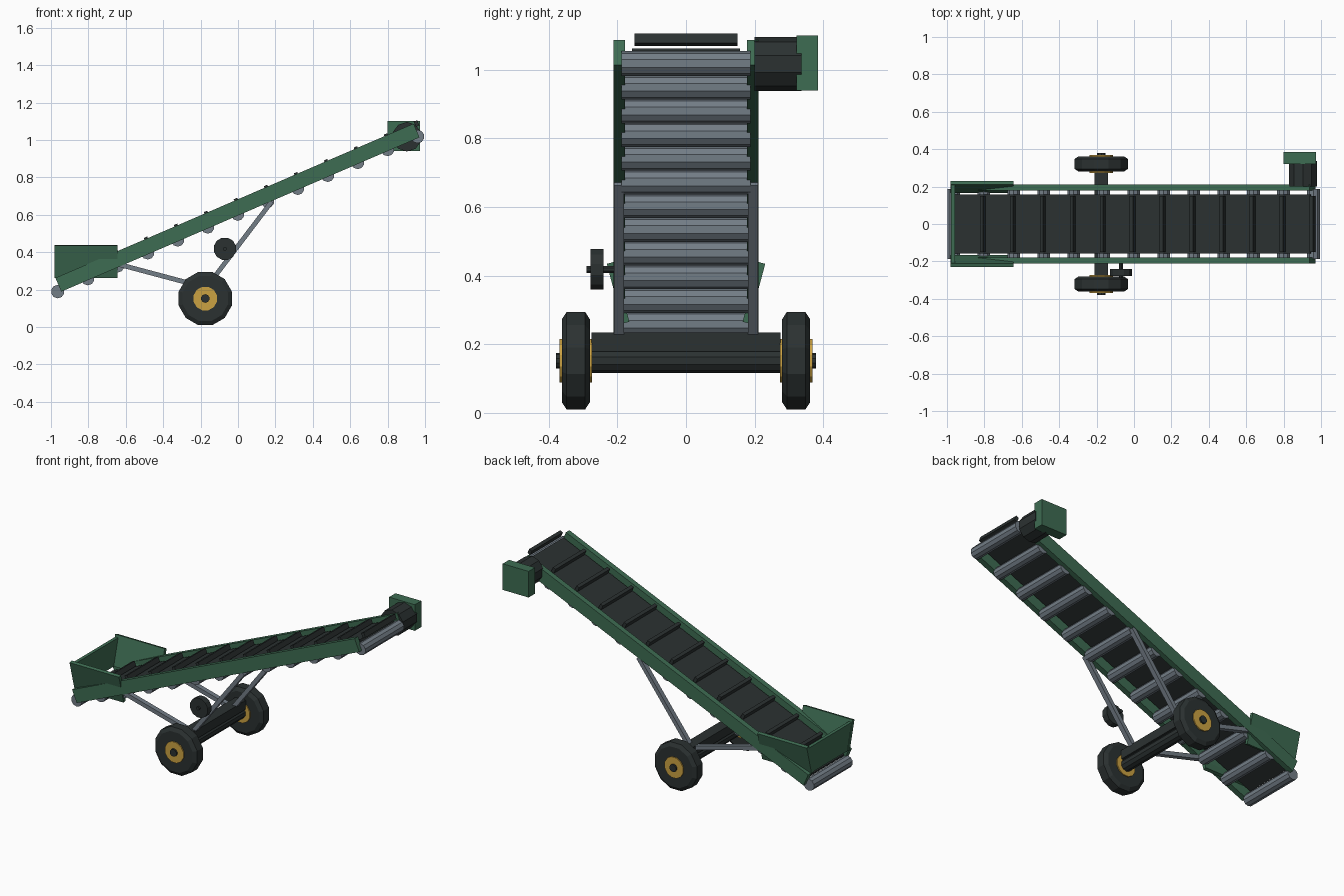
import bpy, bmesh, math
from mathutils import Vector

old = bpy.data.objects.get("Cube")
if old:
    bpy.data.objects.remove(old, do_unlink=True)


def material(name, rgb):
    m = bpy.data.materials.new(name)
    m.use_nodes = True
    m.diffuse_color = (*rgb, 1)
    bsdf = next(n for n in m.node_tree.nodes if n.type == "BSDF_PRINCIPLED")
    bsdf.inputs["Base Color"].default_value = (*rgb, 1)
    return m


GREEN = material("painted green", (0.048, 0.15, 0.085))
RUBBER = material("dark rubber", (0.024, 0.031, 0.031))
STEEL = material("grey steel", (0.17, 0.205, 0.24))
YELLOW = material("hub yellow", (0.6, 0.36, 0.055))

ANGLE = math.radians(23.3)
CENTRE = Vector((-0.003, 0, 0.638))
ALONG = Vector((math.cos(ANGLE), 0, math.sin(ANGLE)))
NORMAL = Vector((-math.sin(ANGLE), 0, math.cos(ANGLE)))


def on_slope(s, n, y=0):
    """Point at distance s along the conveyor and n above its centre line."""
    return CENTRE + ALONG * s + NORMAL * n + Vector((0, y, 0))


def finish(bm, name, mat):
    bmesh.ops.recalc_face_normals(bm, faces=bm.faces)
    mesh = bpy.data.meshes.new(name)
    bm.to_mesh(mesh)
    bm.free()
    mesh.materials.append(mat)
    ob = bpy.data.objects.new(name, mesh)
    bpy.context.collection.objects.link(ob)
    return ob


def box(name, mat, loc, size, rot=(0, 0, 0)):
    bm = bmesh.new()
    bmesh.ops.create_cube(bm, size=1)
    bmesh.ops.scale(bm, vec=size, verts=bm.verts)
    ob = finish(bm, name, mat)
    ob.location, ob.rotation_euler = loc, rot
    return ob


def lathe(name, mat, loc, profile, sides):
    """Faceted solid around the y axis from (y, radius) rings."""
    bm = bmesh.new()
    rings = []
    for y, r in profile:
        angles = [math.tau * (i + 0.5) / sides for i in range(sides)]
        rings.append([bm.verts.new((r * math.cos(a), y, r * math.sin(a))) for a in angles])
    for a, b in zip(rings, rings[1:]):
        for i in range(sides):
            j = (i + 1) % sides
            bm.faces.new((a[i], a[j], b[j], b[i]))
    bm.faces.new(rings[0])
    bm.faces.new(rings[-1])
    ob = finish(bm, name, mat)
    ob.location = loc
    return ob


def drum(name, mat, loc, radius, width, sides):
    return lathe(name, mat, loc, [(-width / 2, radius), (width / 2, radius)], sides)


def strut(name, start, end, y):
    a, b = Vector((start[0], y, start[1])), Vector((end[0], y, end[1]))
    d = b - a
    box(name, STEEL, (a + b) / 2, (d.length, 0.03, 0.025), (0, -math.atan2(d.z, d.x), 0))


# Belt with rollers beneath and cleats on top
SLOPE = (0, -ANGLE, 0)
box("belt", RUBBER, on_slope(0, 0.008), (2.07, 0.316, 0.016), SLOPE)
for i in range(13):
    s = -1.06 + i * 0.1746
    drum(f"roller_{i}", STEEL, on_slope(s, -0.032), 0.036, 0.376, 10)
    if i:
        box(f"cleat_{i}", RUBBER, on_slope(s + 0.022, 0.034), (0.02, 0.3, 0.03), SLOPE)

# Wheel profile
TYRE = [(-0.041, 0.125), (-0.027, 0.147), (0.027, 0.147), (0.041, 0.125)]
WHEEL_X, WHEEL_Z = -0.175, 0.152

for side, label in ((-1, "right"), (1, "left")):
    # Side rail and flared hopper wall
    box(f"{label}_rail", GREEN, on_slope(0, 0, side * 0.195), (2.085, 0.034, 0.08), SLOPE)
    box(f"{label}_hopper_wall", GREEN, (-0.813, side * 0.198, 0.35),
        (0.335, 0.02, 0.18), (-side * math.radians(15), 0, 0))
    # Undercarriage struts
    strut(f"{label}_long_strut", (-0.17, 0.21), (0.18, 0.67), side * 0.195)
    strut(f"{label}_short_strut", (-0.17, 0.21), (-0.65, 0.338), side * 0.195)
    # Wheel
    hub = (WHEEL_X, side * 0.321, WHEEL_Z)
    lathe(f"{label}_tyre", RUBBER, hub, TYRE, 12)
    drum(f"{label}_hub", YELLOW, hub, 0.065, 0.095, 12)
    drum(f"{label}_axle_cap", RUBBER, hub, 0.023, 0.115, 10)

# Sloping end plate of the hopper
bm = bmesh.new()
face = bm.faces.new([bm.verts.new((-0.978, y, z)) for y, z in
                     ((-0.178, 0.265), (0.178, 0.265), (0.215, 0.425), (-0.215, 0.425))])
out = bmesh.ops.extrude_face_region(bm, geom=[face])
moved = [v for v in out["geom"] if isinstance(v, bmesh.types.BMVert)]
bmesh.ops.translate(bm, vec=(0.02, 0, 0), verts=moved)
finish(bm, "hopper_end", GREEN)

# Axle and cross beam
drum("axle", RUBBER, (WHEEL_X, 0, WHEEL_Z), 0.036, 0.56, 10)
box("cross_beam", RUBBER, (WHEEL_X, 0, 0.207), (0.07, 0.55, 0.055))

# Drive motor at the head
drum("motor_drum", RUBBER, (0.903, 0.268, 1.017), 0.079, 0.136, 10)
box("motor_housing", GREEN, (0.886, 0.353, 1.02), (0.175, 0.062, 0.16))

# Winding wheel on the right strut
drum("winding_wheel", RUBBER, (-0.07, -0.26, 0.418), 0.061, 0.038, 12)
drum("winding_shaft", RUBBER, (-0.07, -0.24, 0.418), 0.011, 0.1, 8)
